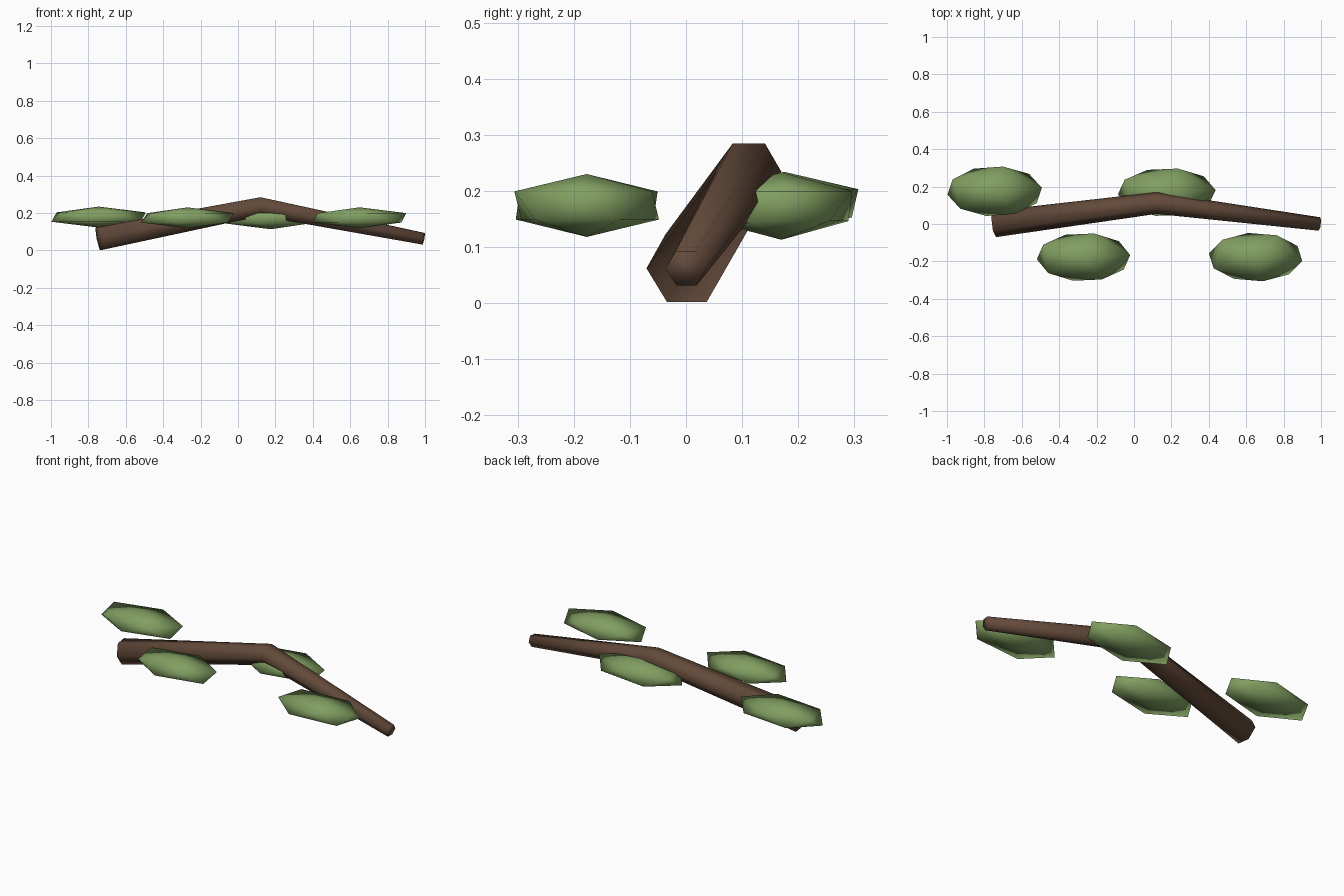
import bpy, bmesh, math
from mathutils import Vector, Matrix

cube = bpy.data.objects.get("Cube")
if cube:
    bpy.data.objects.remove(cube, do_unlink=True)


def make_material(name, rgb):
    mat = bpy.data.materials.new(name)
    mat.use_nodes = True
    mat.diffuse_color = (*rgb, 1)
    bsdf = mat.node_tree.nodes["Principled BSDF"]
    bsdf.inputs["Base Color"].default_value = (*rgb, 1)
    bsdf.inputs["Roughness"].default_value = 0.9
    return mat


bark = make_material("bark brown", (0.125, 0.068, 0.042))
green = make_material("leaf green", (0.22, 0.345, 0.12))


def finish(bm, name, mat):
    bmesh.ops.recalc_face_normals(bm, faces=bm.faces)
    for face in bm.faces:
        face.smooth = True
    mesh = bpy.data.meshes.new(name)
    bm.to_mesh(mesh)
    bm.free()
    mesh.materials.append(mat)
    obj = bpy.data.objects.new(name, mesh)
    bpy.context.collection.objects.link(obj)
    return obj


def tube(name, path, radii, sides, mat):
    """Tapered tube whose rings stand square to the path."""
    bm = bmesh.new()
    points = [Vector(p) for p in path]
    rings = []
    for i, (p, r) in enumerate(zip(points, radii)):
        before = points[max(i - 1, 0)]
        after = points[min(i + 1, len(points) - 1)]
        along = (after - before).normalized()
        side = Vector((0, 0, 1)).cross(along).normalized()
        up = along.cross(side)
        angles = [math.tau * k / sides for k in range(sides)]
        rings.append([bm.verts.new(p + r * (side * math.cos(a) + up * math.sin(a)))
                      for a in angles])
    for low, high in zip(rings, rings[1:]):
        for k in range(sides):
            n = (k + 1) % sides
            bm.faces.new((low[k], low[n], high[n], high[k]))
    bm.faces.new(rings[0])
    bm.faces.new(rings[-1])
    return finish(bm, name, mat)


def leaf_clump(name, centre, size, turn):
    """Flattened twenty-sided blob."""
    bm = bmesh.new()
    shape = (Matrix.Translation(centre) @ Matrix.Diagonal((*size, 1))
             @ Matrix.Rotation(math.radians(turn), 4, "Z"))
    bmesh.ops.create_icosphere(bm, subdivisions=1, radius=1, matrix=shape)
    return finish(bm, name, green)


# Bent branch
tube("branch", [(-0.747, 0, 0.062), (0.12, 0.112, 0.234), (0.992, 0, 0.062)],
     [0.071, 0.058, 0.036], 6, bark)

# Leaves on both sides of the branch
leaf_clump("leaf_back_right", (-0.745, 0.175, 0.178), (0.285, 0.15, 0.056), 8)
leaf_clump("leaf_front_right", (-0.27, -0.177, 0.174), (0.28, 0.145, 0.056), 5)
leaf_clump("leaf_back_left", (0.175, 0.17, 0.173), (0.293, 0.145, 0.06), 5)
leaf_clump("leaf_front_left", (0.65, -0.177, 0.174), (0.282, 0.146, 0.056), -9)
